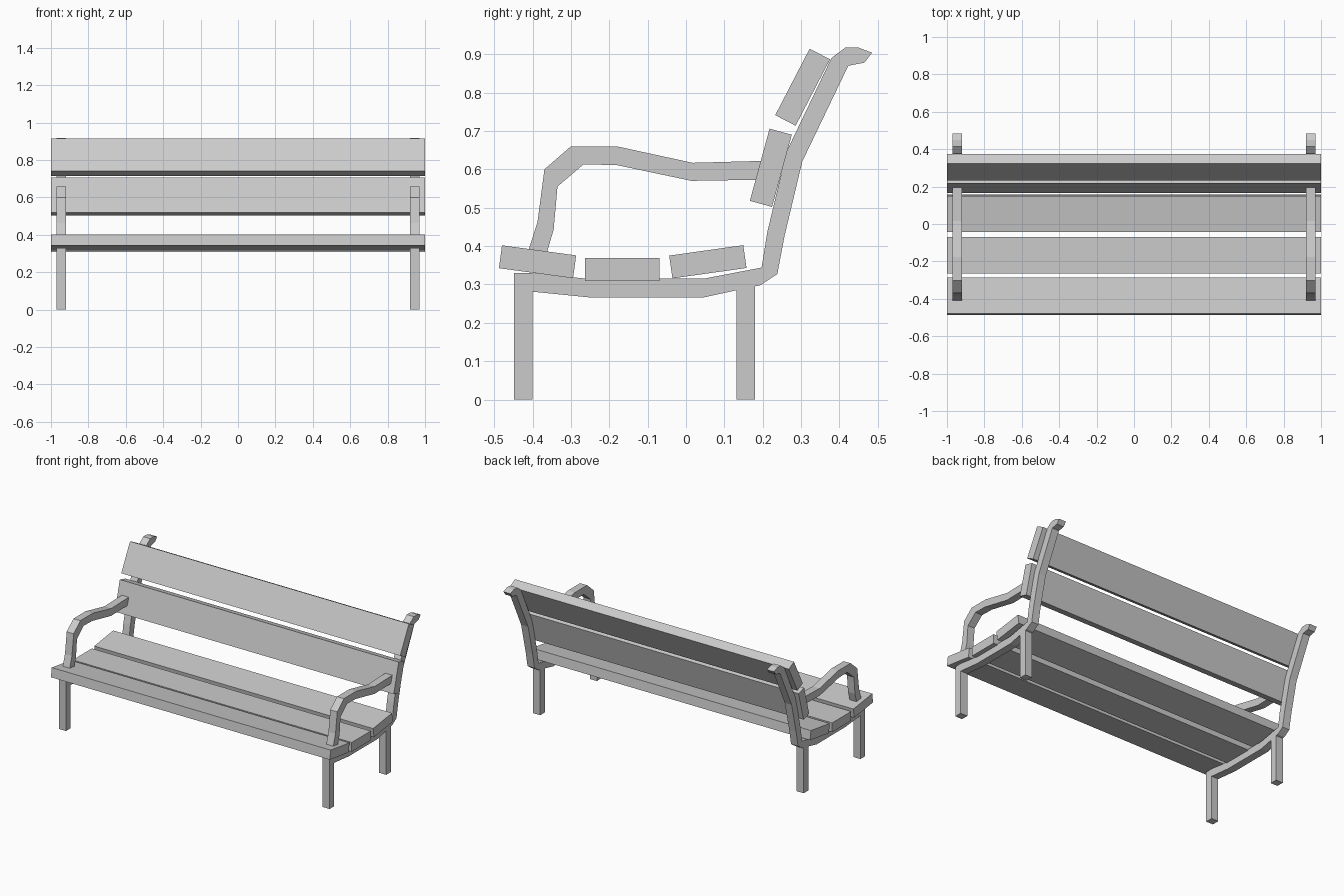
import bpy, bmesh
from math import radians
from mathutils import Matrix

if "Cube" in bpy.data.objects:
    bpy.data.objects.remove(bpy.data.objects["Cube"])


def make_object(name, bm):
    bmesh.ops.recalc_face_normals(bm, faces=bm.faces)
    mesh = bpy.data.meshes.new(name)
    bm.to_mesh(mesh)
    bm.free()
    ob = bpy.data.objects.new(name, mesh)
    bpy.context.collection.objects.link(ob)
    return ob


def side_part(name, outline, x0=0.92, x1=0.97):
    """Extrude a (y, z) outline along x and mirror it to the other end."""
    bm = bmesh.new()
    face = bm.faces.new([bm.verts.new((x0, y, z)) for y, z in outline])
    ext = bmesh.ops.extrude_face_region(bm, geom=[face])
    verts = [g for g in ext["geom"] if isinstance(g, bmesh.types.BMVert)]
    bmesh.ops.translate(bm, verts=verts, vec=(x1 - x0, 0, 0))
    ob = make_object(name, bm)
    ob.modifiers.new("mirror", "MIRROR").use_mirror_merge = False
    return ob


def slat(name, y, z, tilt):
    """Full-length plank, tilted about x."""
    bm = bmesh.new()
    bmesh.ops.create_cube(bm, size=1, matrix=Matrix.Diagonal((2, 0.195, 0.06, 1)))
    ob = make_object(name, bm)
    ob.location = (0, y, z)
    ob.rotation_euler.x = radians(tilt)
    return ob


# Legs, meeting the bent side frame
side_part("front_leg", [(-0.448, 0), (-0.40, 0), (-0.40, 0.33), (-0.448, 0.33)])
side_part("back_leg", [(0.132, 0), (0.18, 0), (0.18, 0.295), (0.132, 0.285)])

# Bent bar: seat support rising into the backrest upright with curled tip
side_part("side_frame", [
    (-0.40, 0.281), (-0.25, 0.266), (0.046, 0.266), (0.132, 0.285),
    (0.18, 0.295), (0.194, 0.298), (0.238, 0.327), (0.257, 0.427),
    (0.303, 0.62), (0.423, 0.87), (0.465, 0.878), (0.485, 0.904),
    (0.45, 0.917), (0.415, 0.917), (0.379, 0.89), (0.262, 0.646),
    (0.212, 0.437), (0.197, 0.344), (0.046, 0.315), (-0.26, 0.315),
    (-0.40, 0.33)])

# Armrest, from the front seat slat to the backrest
side_part("armrest", [
    (-0.412, 0.385), (-0.387, 0.463), (-0.369, 0.60), (-0.301, 0.659),
    (-0.176, 0.659), (0.017, 0.617), (0.20, 0.622), (0.20, 0.573),
    (0.014, 0.57), (-0.18, 0.611), (-0.267, 0.613), (-0.335, 0.555),
    (-0.345, 0.443), (-0.365, 0.375)])

# Seat slats
slat("seat_slat_front", -0.387, 0.359, -7.7)
slat("seat_slat_middle", -0.166, 0.339, 0)
slat("seat_slat_back", 0.057, 0.359, 8.0)

# Backrest slats
slat("back_slat_lower", 0.221, 0.604, 74.7)
slat("back_slat_upper", 0.304, 0.814, 62.6)
